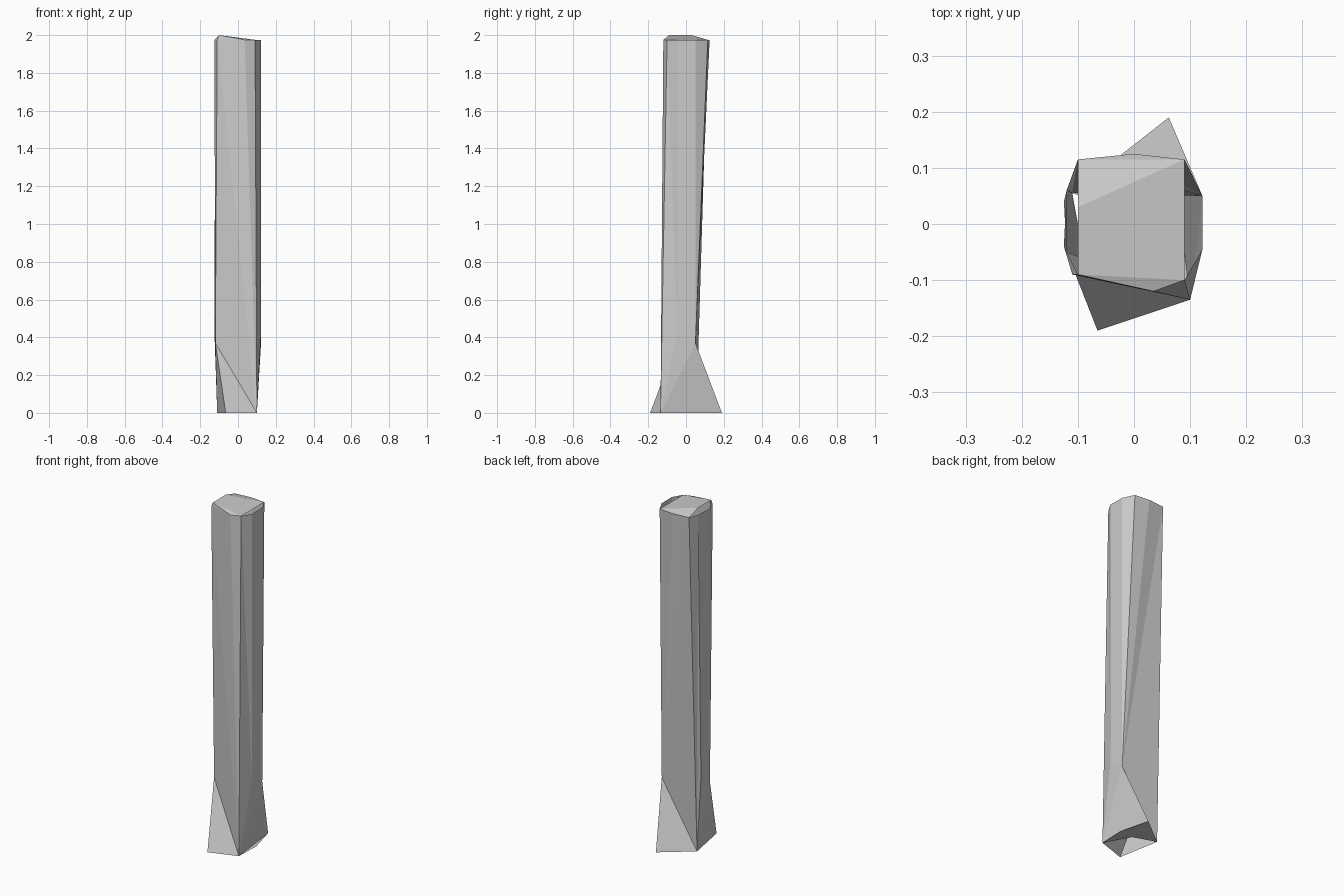
import bpy

if "Cube" in bpy.data.objects:
    bpy.data.objects.remove(bpy.data.objects["Cube"])


def make_part(name, points, faces):
    """Flat-shaded mesh from named points; each face lists point names."""
    keys = list(points)
    mesh = bpy.data.meshes.new(name)
    mesh.from_pydata([points[k] for k in keys], [],
                     [[keys.index(k) for k in f.split()] for f in faces])
    mesh.update()
    obj = bpy.data.objects.new(name, mesh)
    bpy.context.collection.objects.link(obj)
    return obj


# Rough ten-sided outline at the top of the post, counted clockwise from back left
TOP = 1.975
outline = [(-.10, .115), (0, .125), (.09, .115), (.122, .05), (.122, -.045),
           (.09, -.10), (.035, -.12), (-.11, -.09), (-.125, -.04), (-.12, .06)]
top = {f"t{i}": (x, y, TOP) for i, (x, y) in enumerate(outline)}

# Twisted base corners and the side points where the flare begins
base = {"A": (.10, -.135, 0), "B": (.105, .02, 0), "C": (.062, .19, 0),
        "D": (-.11, .055, 0), "E": (-.065, -.19, 0), "M": (.02, .01, 0)}
waist = {"F": (-.12, -.05, .37), "G": (-.125, .04, .43),
         "R": (.122, -.045, .43), "S": (.122, .05, .37)}

# Shaft: long uneven facets
make_part("post_shaft", {**top, **base, **waist}, [
    "t7 F A", "t7 A t6", "t6 A t5", "t5 A R", "t5 R t4",      # front
    "t4 R S", "t4 S t3", "t3 S t2",                           # right
    "t2 S t1", "t1 S t0", "t0 S D",                           # back
    "t0 D t9", "t9 D G", "t9 G F", "t9 F t8", "t8 F t7"])     # left

# Flared foot with a partly open underside
make_part("post_foot", {**base, **waist}, [
    "F E A", "A C S", "A S R", "S C D", "G D F", "F D E",
    "A C B", "A M C", "M D C"])

# Slanted cap, raised along the left edge
cap = {"p": (-.10, -.09, 2.0), "q": (-.10, .03, 2.0), **top}
make_part("post_cap", cap, [
    "p t5 t2", "p t2 q", "q t2 t0", "t7 t6 p", "t6 t5 p",
    "t0 t2 t1", "t7 p t8"])

# Small diamond chip on the right side
make_part("side_chip", {"a": (.123, 0, .375), "b": (.123, .045, .43),
                        "c": (.123, 0, .48), "d": (.123, -.045, .43)},
          ["a b c d"])
